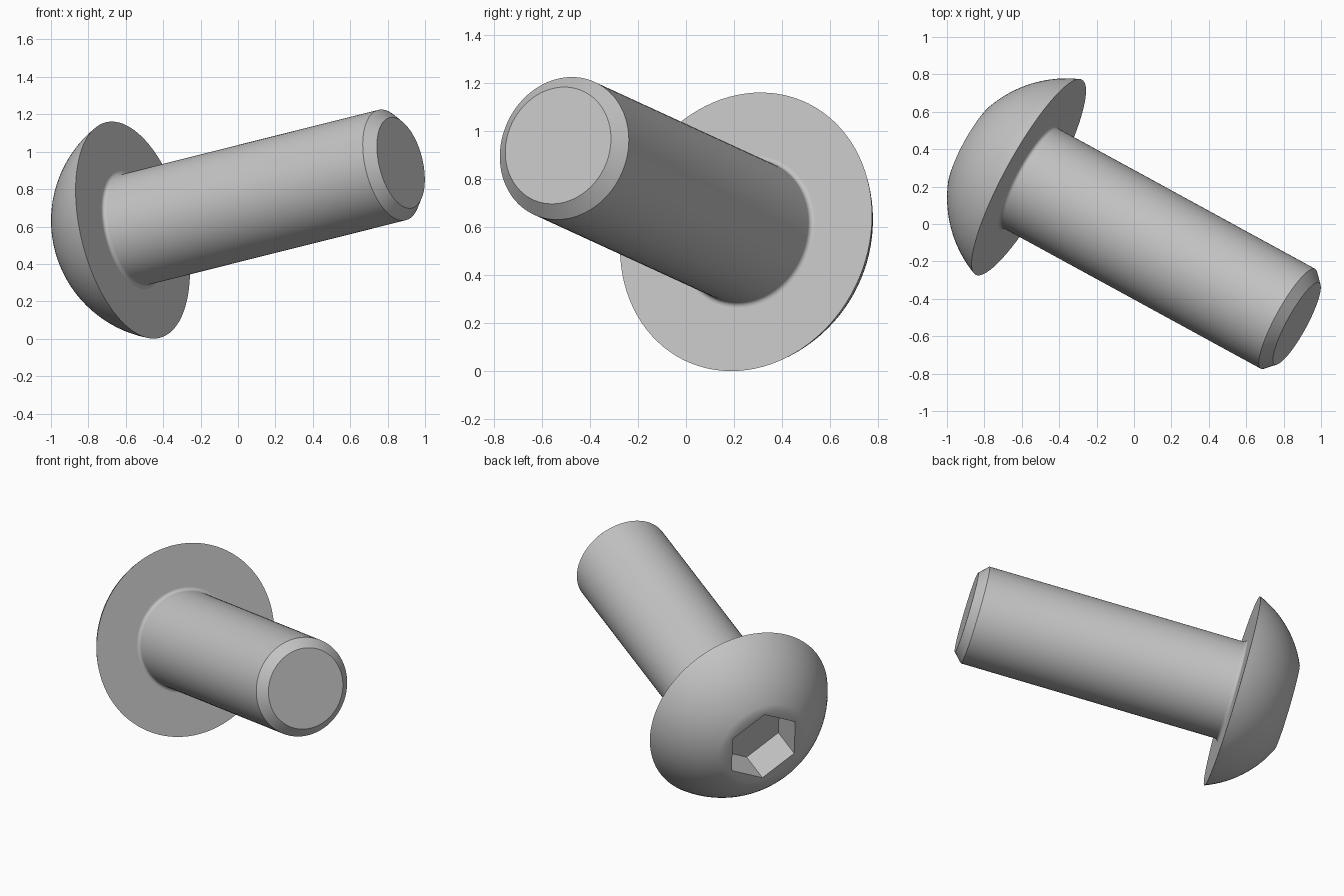
import bpy, bmesh, math
from mathutils import Vector, Matrix

cube = bpy.data.objects.get("Cube")
if cube:
    bpy.data.objects.remove(cube, do_unlink=True)

SIDES = 96          # a multiple of six, so socket corners land on vertices
HEAD_R, HEAD_H, TOP_R = 0.594, 0.345, 0.267
SOCKET_R, SOCKET_DEPTH = 0.241, 0.22
SHAFT_R, LENGTH, CHAMFER, FILLET = 0.304, 1.672, 0.055, 0.02

steel = bpy.data.materials.new("plain_grey_steel")
steel.use_nodes = True
grey = (0.55, 0.55, 0.55, 1)
steel.diffuse_color = grey
steel.node_tree.nodes["Principled BSDF"].inputs["Base Color"].default_value = grey

# Tilted placement: local z runs from the head to the tip, local x to a socket corner
axis = Vector((0.857, -0.468, 0.215)).normalized()
corner = Vector((0.503, 0.667, -0.553))
corner = (corner - axis * corner.dot(axis)).normalized()
placement = Matrix((corner, axis.cross(corner), axis)).transposed().to_4x4()
placement.translation = (-0.5625, 0.25, 0.581)


def circle(radius):
    return lambda angle: radius


def hexagon(radius):
    sector = math.pi / 3
    apothem = radius * math.cos(sector / 2)
    return lambda angle: apothem / math.cos(angle % sector - sector / 2)


def lathe(name, rings):
    """Skin a stack of (outline, height) rings and cap both ends."""
    bm = bmesh.new()
    loops = []
    for outline, z in rings:
        loop = []
        for i in range(SIDES):
            a = math.tau * i / SIDES
            r = outline(a)
            loop.append(bm.verts.new((r * math.cos(a), r * math.sin(a), z)))
        loops.append(loop)
    for low, high in zip(loops, loops[1:]):
        for i in range(SIDES):
            j = (i + 1) % SIDES
            bm.faces.new((low[i], low[j], high[j], high[i]))
    bm.faces.new(loops[0])
    bm.faces.new(loops[-1])
    bmesh.ops.recalc_face_normals(bm, faces=bm.faces)
    mesh = bpy.data.meshes.new(name)
    bm.to_mesh(mesh)
    bm.free()
    mesh.materials.append(steel)
    obj = bpy.data.objects.new(name, mesh)
    bpy.context.collection.objects.link(obj)
    obj.matrix_world = placement
    bpy.ops.object.select_all(action='DESELECT')
    obj.select_set(True)
    bpy.context.view_layer.objects.active = obj
    bpy.ops.object.shade_smooth_by_angle(angle=math.radians(30))
    return obj


# Button head: socket floor, socket rim, flat top, spherical dome, flat underside
centre = (HEAD_R**2 - TOP_R**2 - HEAD_H**2) / (2 * HEAD_H)
dome_r = math.hypot(HEAD_R, centre)
start = math.asin(TOP_R / dome_r)
end = math.acos(centre / dome_r)
head = [(hexagon(SOCKET_R), SOCKET_DEPTH - HEAD_H), (hexagon(SOCKET_R), -HEAD_H)]
for i in range(17):
    t = start + (end - start) * i / 16
    head.append((circle(dome_r * math.sin(t)), centre - dome_r * math.cos(t)))
lathe("button_head", head)

# Shaft: fillet under the head, straight body, chamfered tip
shaft = [(circle(SHAFT_R), -0.02)]
for i in range(7):
    t = math.pi / 2 * i / 6
    shaft.append((circle(SHAFT_R + FILLET * (1 - math.sin(t))),
                  FILLET * (1 - math.cos(t))))
shaft += [(circle(SHAFT_R), LENGTH - CHAMFER),
          (circle(SHAFT_R - CHAMFER), LENGTH)]
lathe("shaft", shaft)
